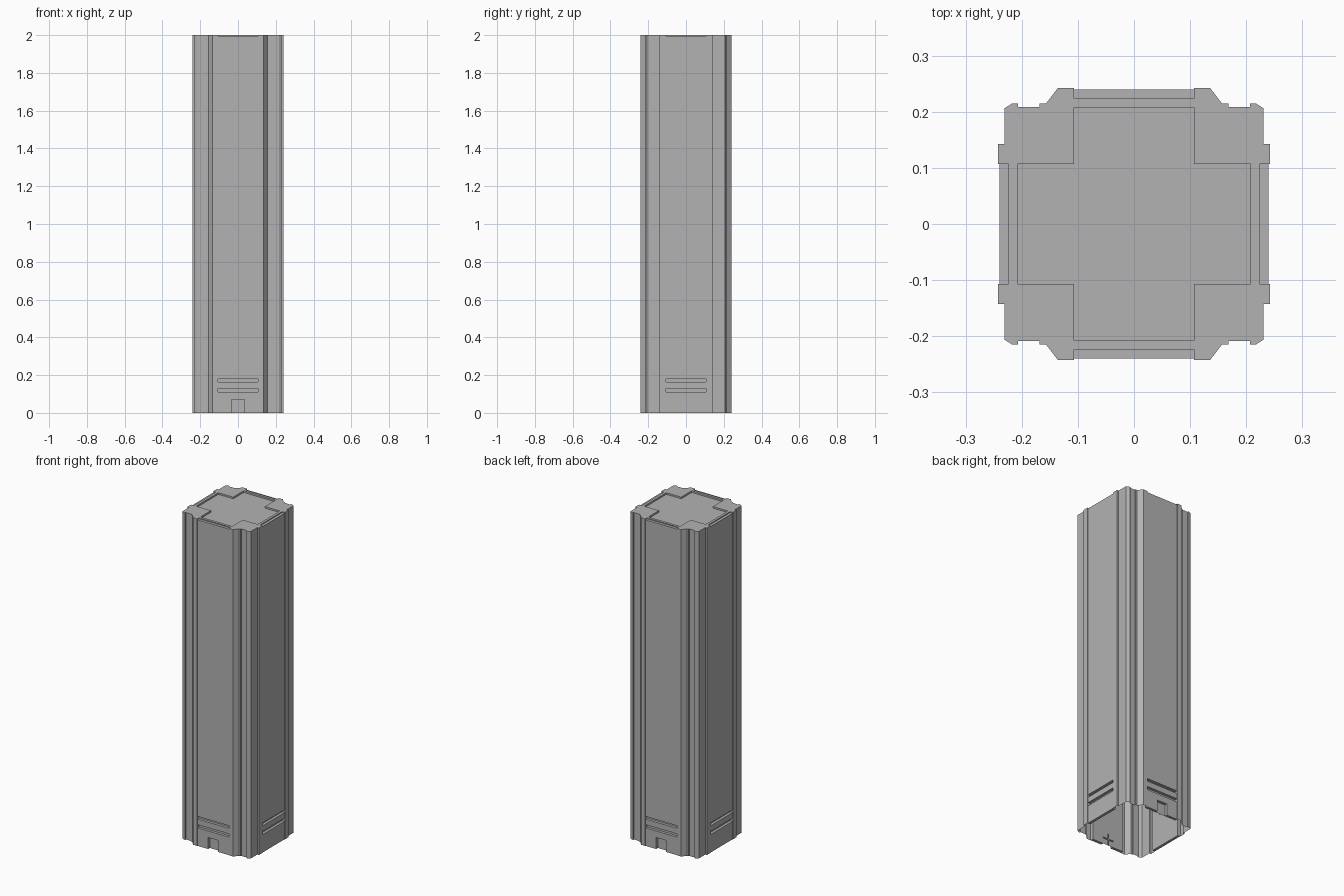
import bpy, bmesh
from math import pi
from mathutils import Matrix

if "Cube" in bpy.data.objects:
    bpy.data.objects.remove(bpy.data.objects["Cube"])

HEIGHT, BAY, RECESS, FACE, ROOF = 2.0, 0.107, 0.2235, 0.24, 0.208

stone = bpy.data.materials.new("grey_stone")
stone.use_nodes = True
colour = (0.45, 0.45, 0.45, 1)
stone.diffuse_color = colour
stone.node_tree.nodes["Principled BSDF"].inputs["Base Color"].default_value = colour


def make_object(name, bm):
    mesh = bpy.data.meshes.new(name)
    bm.to_mesh(mesh)
    bm.free()
    mesh.materials.append(stone)
    obj = bpy.data.objects.new(name, mesh)
    bpy.context.collection.objects.link(obj)
    return obj


def mirror_quadrant(points):
    """Closed outline from one quadrant, listed clockwise."""
    back = points[::-1]
    return (points + [(x, -y) for x, y in back]
            + [(-x, -y) for x, y in points] + [(-x, y) for x, y in back])


def ring(bm, points, z):
    return [bm.verts.new((x, y, z)) for x, y in points]


def wall(bm, lower, upper):
    for i in range(len(lower)):
        j = (i + 1) % len(lower)
        bm.faces.new((lower[j], lower[i], upper[i], upper[j]))


# Hollow tower shell: stepped corner piers, recessed bays, sunken cross-shaped roof
pier = [(BAY, RECESS), (BAY, 0.242), (0.136, 0.242), (0.157, 0.2145),
        (0.168, 0.2145), (0.168, 0.2085), (0.207, 0.2085), (0.207, 0.215),
        (0.217, 0.215), (0.231, 0.206), (0.231, 0.143), (0.242, 0.143),
        (0.242, BAY), (RECESS, BAY)]
cross = [(BAY, ROOF), (BAY, BAY), (ROOF, BAY)]

bm = bmesh.new()
outline = mirror_quadrant(pier)
base, top = ring(bm, outline, 0), ring(bm, outline, HEIGHT)
wall(bm, base, top)
roof_plan = mirror_quadrant(cross)
rim, roof = ring(bm, roof_plan, HEIGHT), ring(bm, roof_plan, HEIGHT - 0.01)
wall(bm, rim, roof)
bm.faces.new(roof[::-1])
edges = [bm.edges.get((loop[i - 1], loop[i])) for loop in (top, rim) for i in range(len(loop))]
bmesh.ops.triangle_fill(bm, edges=edges, use_beauty=True, normal=(0, 0, 1))
bmesh.ops.dissolve_limit(bm, angle_limit=0.001, verts=bm.verts, edges=bm.edges)
make_object("tower_shell", bm)


def box(name, x0, x1, z0, z1, turn, depth0=RECESS, depth1=FACE):
    """Slab on the front bay, turned about the tower axis to another side."""
    bm = bmesh.new()
    bmesh.ops.create_cube(bm, size=1)
    for v in bm.verts:
        v.co = ((x0 + x1) / 2 + v.co.x * (x1 - x0),
                -(depth0 + depth1) / 2 + v.co.y * (depth1 - depth0),
                (z0 + z1) / 2 + v.co.z * (z1 - z0))
    bm.transform(Matrix.Rotation(turn, 4, 'Z'))
    return make_object(name, bm)


# Facade slabs separated by two horizontal slots on each side
DOOR, DOOR_TOP, SILL = 0.034, 0.07, 0.11
for i, side in enumerate(("front", "left", "back", "right")):
    turn = i * pi / 2
    box(side + "_facade_panel", -BAY, BAY, 0.18, HEIGHT - 0.006, turn)
    box(side + "_belt_course", -BAY, BAY, 0.13, 0.164, turn)
    if i % 2:
        box(side + "_plinth", -BAY, BAY, 0, SILL, turn)
        continue
    # Doorway between two plinth halves with a lintel above
    box(side + "_plinth_a", -BAY, -DOOR, 0, SILL, turn)
    box(side + "_plinth_b", DOOR, BAY, 0, SILL, turn)
    box(side + "_lintel", -DOOR, DOOR, DOOR_TOP, SILL, turn)
    # Door bars on the inner face of the wall
    inner = RECESS - 0.006
    box(side + "_door_post", -0.003, 0.003, 0, DOOR_TOP, turn, inner, RECESS)
    box(side + "_door_rail", -DOOR, DOOR, 0.034, 0.04, turn, inner, RECESS)
